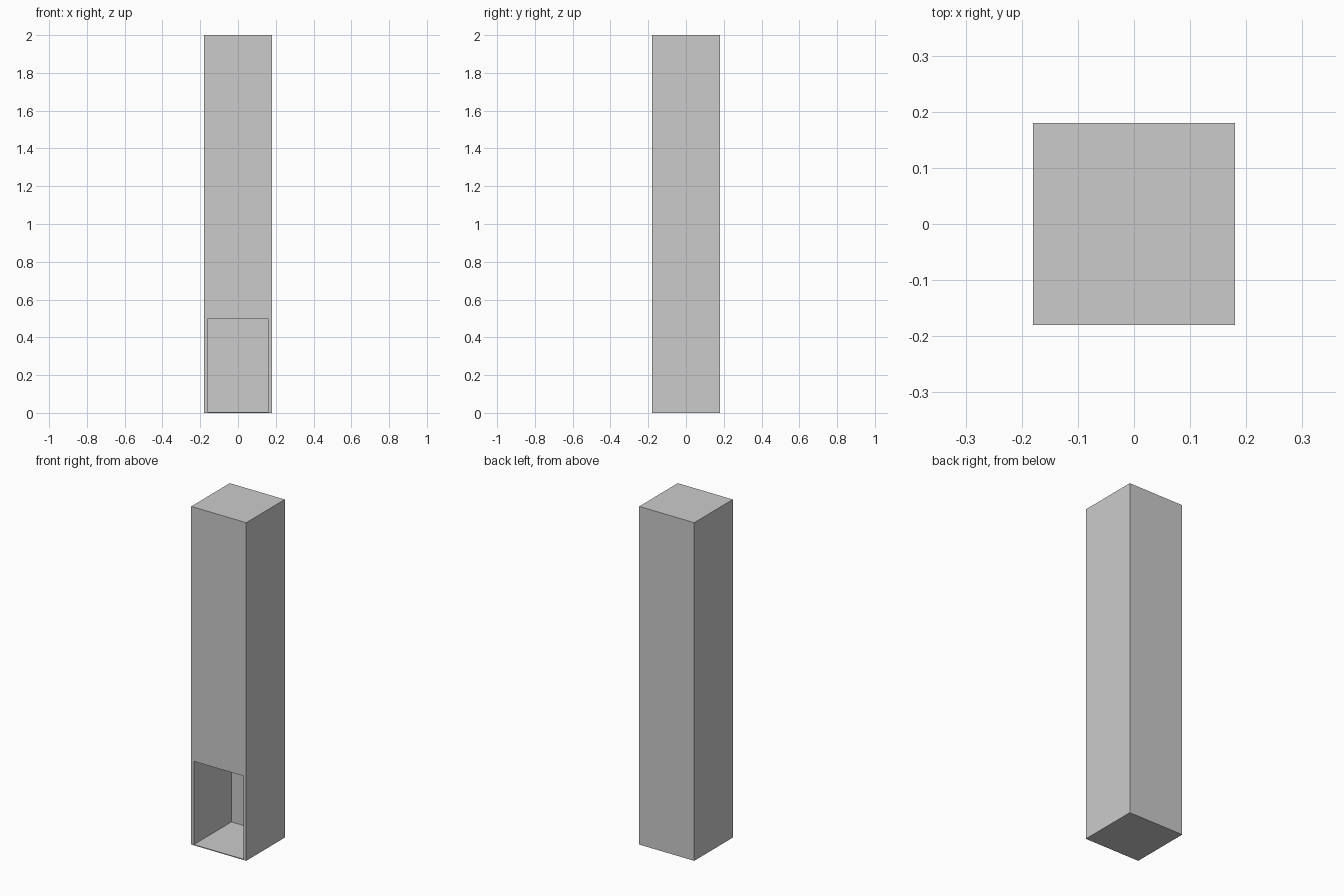
import bpy, bmesh
from mathutils import Matrix, Vector

if "Cube" in bpy.data.objects:
    bpy.data.objects.remove(bpy.data.objects["Cube"])


def add_box(bm, lo, hi):
    lo, hi = Vector(lo), Vector(hi)
    m = Matrix.Translation((lo + hi) / 2) @ Matrix.Diagonal((*(hi - lo), 1))
    bmesh.ops.create_cube(bm, size=1, matrix=m)


def box_object(name, lo, hi):
    bm = bmesh.new()
    add_box(bm, lo, hi)
    mesh = bpy.data.meshes.new(name)
    bm.to_mesh(mesh)
    bm.free()
    obj = bpy.data.objects.new(name, mesh)
    bpy.context.collection.objects.link(obj)
    return obj


# square column
column = box_object("column", (-0.18, -0.18, 0), (0.18, 0.18, 2))

# recess at the foot of the front, open towards -y
cutter = box_object("recess_cutter", (-0.162, -0.3, 0.005), (0.162, 0.17, 0.497))
cutter.hide_render = True
cutter.hide_set(True)

cut = column.modifiers.new("recess", 'BOOLEAN')
cut.operation = 'DIFFERENCE'
cut.solver = 'EXACT'
cut.object = cutter
